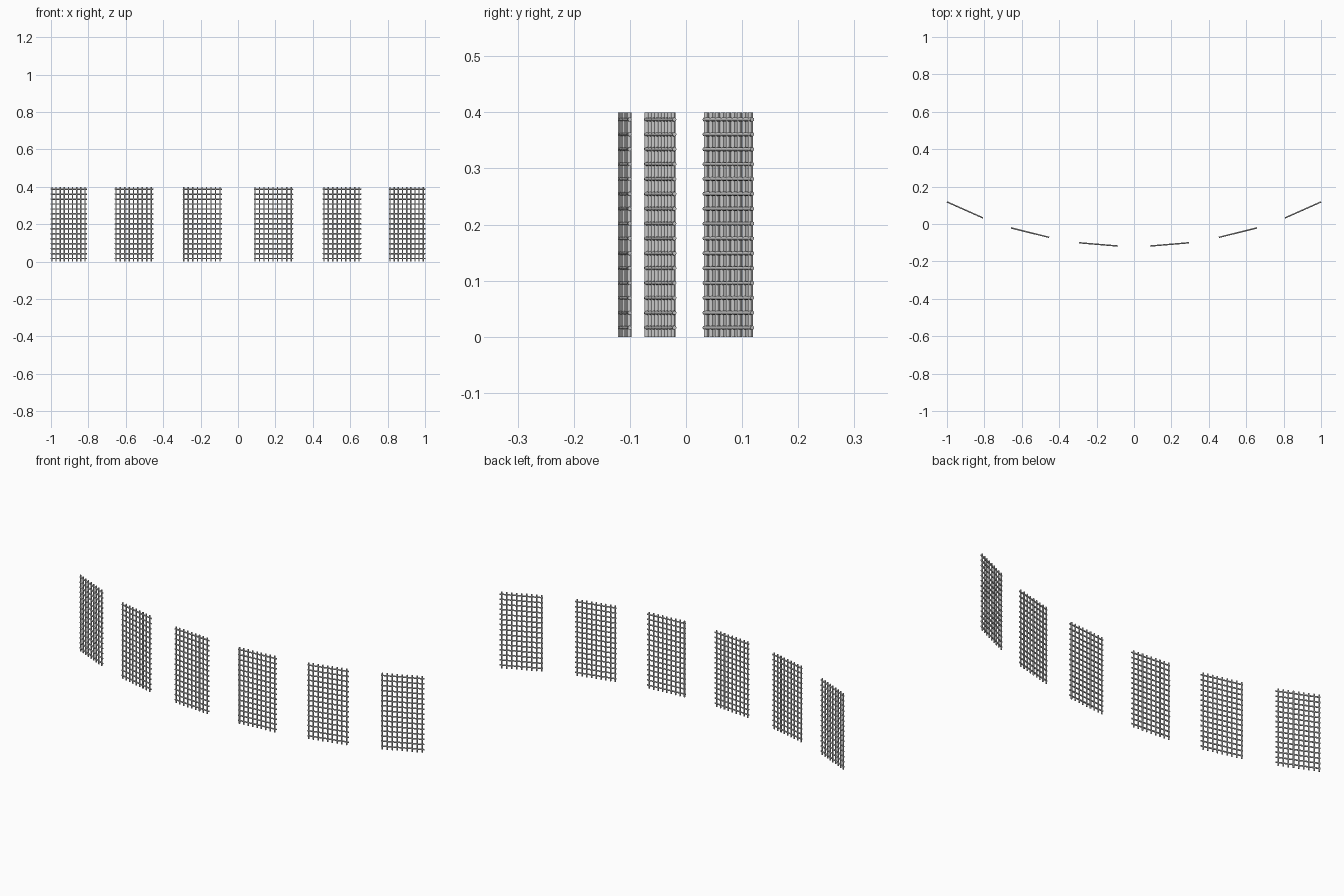
import bpy, bmesh, math
from mathutils import Matrix, Vector

if "Cube" in bpy.data.objects:
    bpy.data.objects.remove(bpy.data.objects["Cube"])

WIDTH, HEIGHT = 0.211, 0.40
N_VERT, N_HORIZ = 9, 15
RADIUS = 0.0037
# centre x, centre y, turn about z for the right-hand panels
PANELS = [(0.190, -0.109, 4.8), (0.556, -0.046, 14.0), (0.904, 0.0755, 23.9)]


def rod(bm, centre, length, horizontal):
    m = Matrix.Translation(Vector(centre))
    if horizontal:
        m = m @ Matrix.Rotation(math.pi / 2, 4, 'Y')
    bmesh.ops.create_cone(bm, cap_ends=True, segments=8, radius1=RADIUS,
                          radius2=RADIUS, depth=length, matrix=m)


# one wire panel: upright rods crossed by level rods in the same plane
bm = bmesh.new()
for i in range(N_VERT):
    x = -WIDTH / 2 + 0.006 + 0.0242 * i
    rod(bm, (x, 0, HEIGHT / 2), HEIGHT, False)
for j in range(N_HORIZ):
    z = 0.0163 + 0.0265 * j
    rod(bm, (0, 0, z), WIDTH, True)
mesh = bpy.data.meshes.new("wire_panel")
bm.to_mesh(mesh)
bm.free()
for p in mesh.polygons:
    p.use_smooth = len(p.vertices) == 4

# six panels along a shallow arc, turned symmetrically left and right
for n, (x, y, deg) in enumerate(PANELS, 1):
    for side, s in (("left", -1), ("right", 1)):
        ob = bpy.data.objects.new(f"wire_panel_{side}_{n}", mesh)
        ob.location = (s * x, y, 0)
        ob.rotation_euler.z = s * math.radians(deg)
        bpy.context.collection.objects.link(ob)
